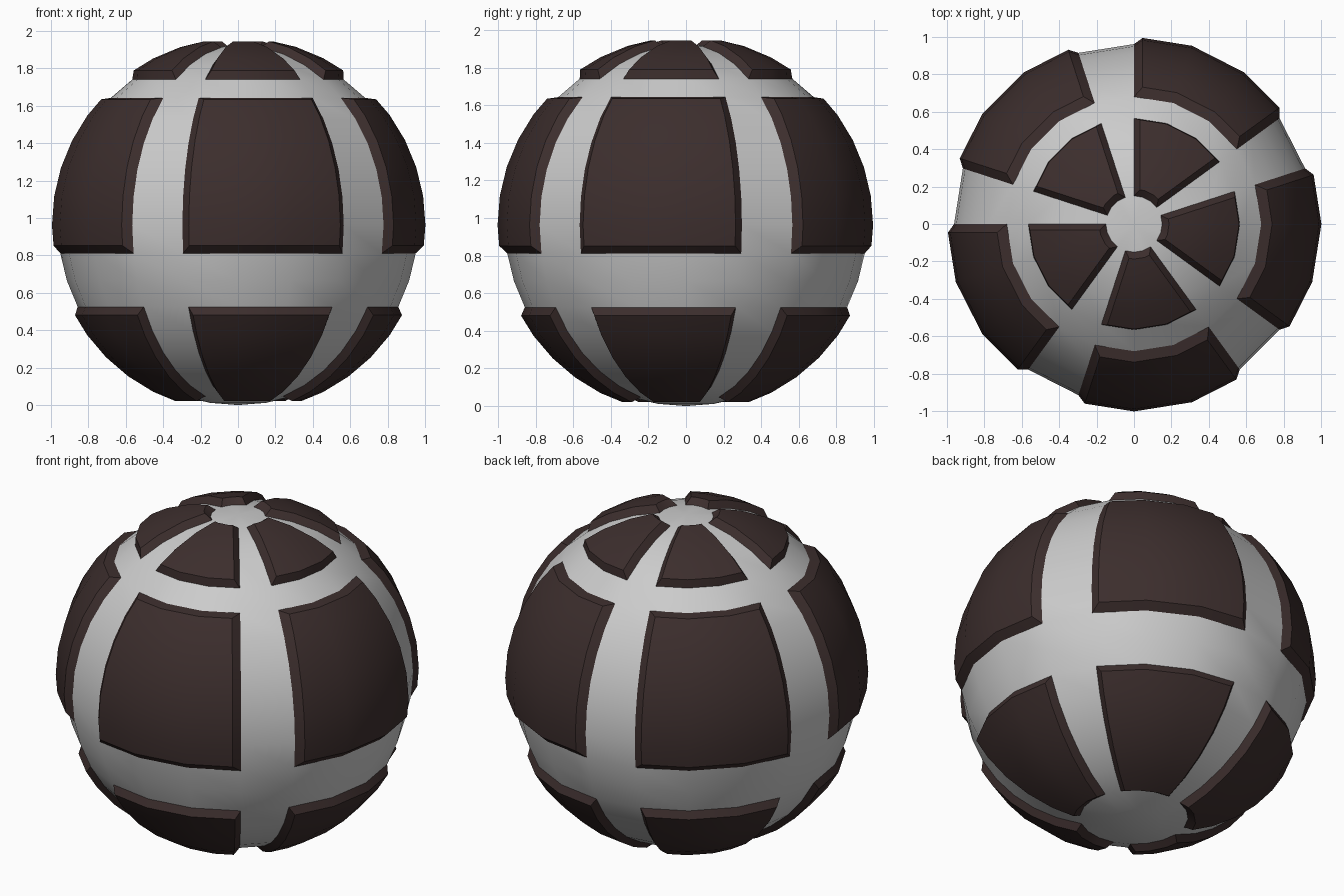
import bpy, bmesh, math

if "Cube" in bpy.data.objects:
    bpy.data.objects.remove(bpy.data.objects["Cube"])

R = 0.962          # core radius
LIFT = 0.04        # plate thickness
# latitude bands of plates: low, high (degrees), bevel width
BANDS = [(54, 81, 0.03), (-9, 45, 0.045), (-72, -27, 0.03)]


def in_plate(face, low, high):
    c = face.calc_center_median()
    lat = math.degrees(math.atan2(c.z, math.hypot(c.x, c.y)))
    lon = math.degrees(math.atan2(c.y, c.x))
    # five plates, each three segments wide, with one-segment gaps
    return low < lat < high and (lon - 36) % 72 < 54


def make_object(name, source, unwanted, material=None):
    bm = source.copy()
    bm.faces.ensure_lookup_table()
    bmesh.ops.delete(bm, geom=[bm.faces[i] for i in unwanted], context='FACES')
    mesh = bpy.data.meshes.new(name)
    bm.to_mesh(mesh)
    bm.free()
    obj = bpy.data.objects.new(name, mesh)
    bpy.context.collection.objects.link(obj)
    obj.location.z = R
    if material:
        mesh.materials.append(material)
    bpy.ops.object.select_all(action='DESELECT')
    obj.select_set(True)
    bpy.context.view_layer.objects.active = obj
    bpy.ops.object.shade_smooth_by_angle(angle=math.radians(30))
    return obj


# sphere with 18-degree segments and 9-degree rings
ball = bmesh.new()
bmesh.ops.create_uvsphere(ball, u_segments=20, v_segments=20, radius=R)
tag = ball.faces.layers.int.new("plate")

# raise bevelled plates in each band
for low, high, bevel in BANDS:
    plate = [f for f in ball.faces if f[tag] == 0 and in_plate(f, low, high)]
    rim = bmesh.ops.inset_region(ball, faces=plate, thickness=bevel, depth=0,
                                 use_even_offset=True, use_boundary=True)["faces"]
    for v in {v for f in plate for v in f.verts}:
        v.co *= (R + LIFT) / R
    for f in plate + rim:
        f[tag] = 1

brown = bpy.data.materials.new("dark_brown")
brown.diffuse_color = (0.045, 0.027, 0.026, 1)
brown.use_nodes = True
brown.node_tree.nodes["Principled BSDF"].inputs["Base Color"].default_value = brown.diffuse_color

ball.normal_update()
ball.faces.index_update()
plates = [f.index for f in ball.faces if f[tag] == 1]
gaps = [f.index for f in ball.faces if f[tag] == 0]

# grey core and raised plates
make_object("core_sphere", ball, plates)
make_object("raised_plates", ball, gaps, brown)
ball.free()
